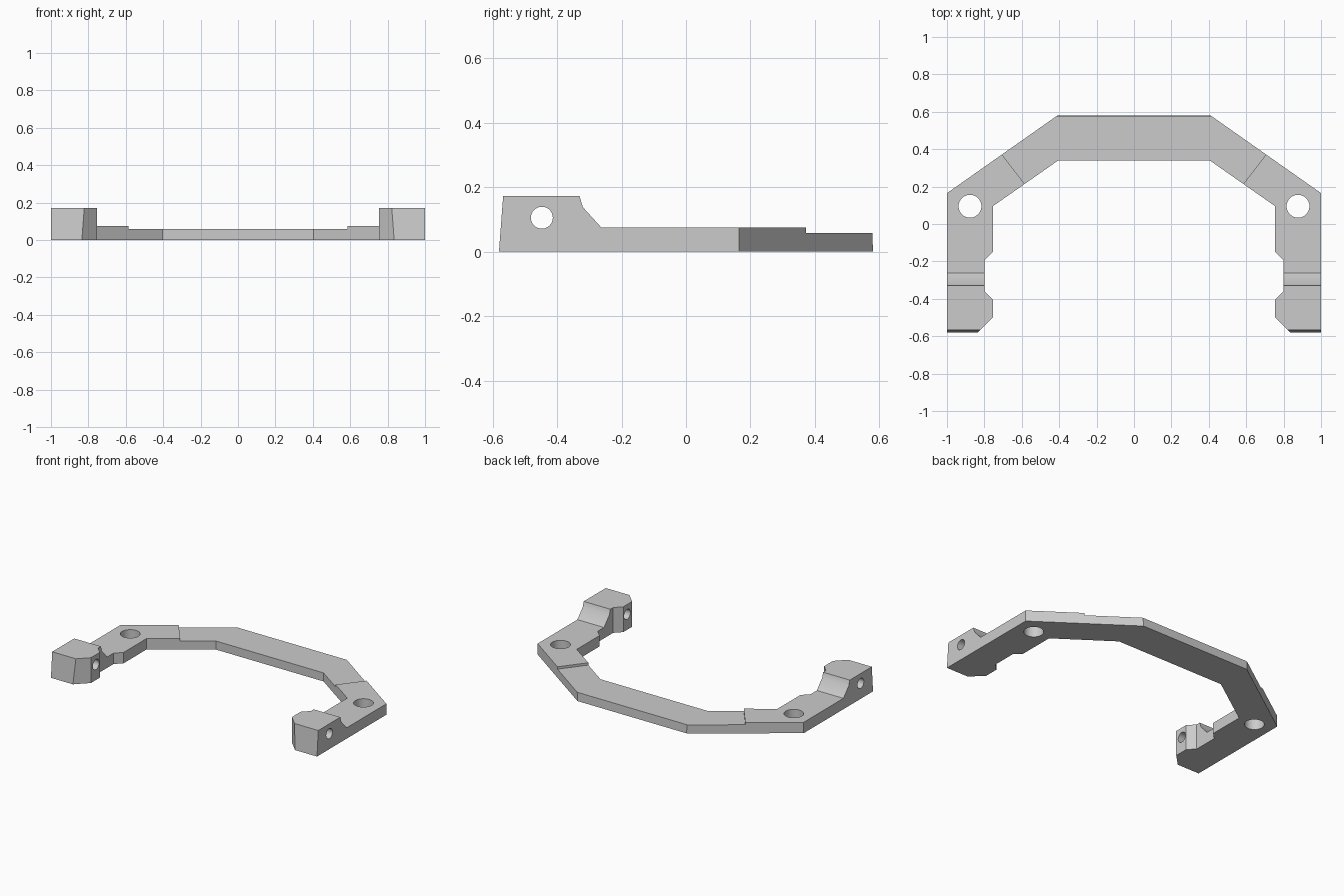
import bpy, bmesh, math
from mathutils import Matrix

if "Cube" in bpy.data.objects:
    bpy.data.objects.remove(bpy.data.objects["Cube"], do_unlink=True)


def finish(name, bm):
    bmesh.ops.recalc_face_normals(bm, faces=bm.faces)
    mesh = bpy.data.meshes.new(name)
    bm.to_mesh(mesh)
    bm.free()
    obj = bpy.data.objects.new(name, mesh)
    bpy.context.collection.objects.link(obj)
    return obj


def prism(name, points, place, low, high):
    """Extrude a 2D polygon between two depths; place maps (a, b, depth) to 3D."""
    bm = bmesh.new()
    face = bm.faces.new([bm.verts.new(place(a, b, low)) for a, b in points])
    out = bmesh.ops.extrude_face_region(bm, geom=[face])
    for v in out["geom"]:
        if isinstance(v, bmesh.types.BMVert):
            a = points[0]
            v.co += place(*a, high) - place(*a, low)
    return finish(name, bm)


def drill(name, radius, depth, matrix):
    bm = bmesh.new()
    bmesh.ops.create_cone(bm, cap_ends=True, segments=40, radius1=radius,
                          radius2=radius, depth=depth, matrix=matrix)
    return finish(name, bm)


def plan(x, y, z):
    return Matrix.Translation((x, y, z)).translation


def side(y, z, x):
    return Matrix.Translation((x, y, z)).translation


def mirrored(half):
    return half + [(-x, y) for x, y in reversed(half)]


# Plan outline of the bracket, overlong at the front and back
half_outline = [(0.353, 0.62), (1, 0.165), (1, -0.62), (0.875, -0.62),
                (0.755, -0.5), (0.755, -0.405), (0.8, -0.36), (0.8, -0.195),
                (0.755, -0.15), (0.755, 0.095), (0.405, 0.34)]
bracket = prism("bracket", mirrored(half_outline), plan, -0.1, 0.3)

# Side profile: tapered end blocks, sloped shoulder, low arm
profile = [(-0.58, 0), (-0.567, 0.172), (-0.33, 0.172), (-0.32, 0.138),
           (-0.262, 0.074), (0.577, 0.074), (0.58, 0)]
side_profile = prism("side_profile_helper", profile, side, -1.1, 1.1)

# Recess that thins the rear bridge
recess = prism("bridge_recess_cutter",
               mirrored([(0.8, 0.7), (0.8, 0.493), (0.46, 0.053)]), plan, 0.058, 0.4)

# Holes: one upright pair and one cross bore through both blocks
steps = [(side_profile, 'INTERSECT'), (recess, 'DIFFERENCE')]
for label, s in (("left", 1), ("right", -1)):
    steps.append((drill(label + "_mount_hole_cutter", 0.061, 1,
                        Matrix.Translation((s * 0.877, 0.095, 0))), 'DIFFERENCE'))
steps.append((drill("cross_bore_cutter", 0.034, 3,
                    Matrix.Translation((0, -0.447, 0.105))
                    @ Matrix.Rotation(math.pi / 2, 4, 'Y')), 'DIFFERENCE'))

for cutter, operation in steps:
    mod = bracket.modifiers.new(cutter.name, 'BOOLEAN')
    mod.object = cutter
    mod.operation = operation
    mod.solver = 'EXACT'

# Bake the cuts into the mesh and drop the helpers
bpy.context.view_layer.update()
evaluated = bracket.evaluated_get(bpy.context.evaluated_depsgraph_get())
bracket_mesh = bpy.data.meshes.new_from_object(evaluated)
bracket.modifiers.clear()
bracket.data = bracket_mesh
for cutter, _ in steps:
    bpy.data.objects.remove(cutter, do_unlink=True)

# Plain grey finish
grey = bpy.data.materials.new("light_grey")
grey.use_nodes = True
colour = (0.6, 0.6, 0.6, 1)
grey.diffuse_color = colour
grey.node_tree.nodes["Principled BSDF"].inputs["Base Color"].default_value = colour
bracket.data.materials.clear()
bracket.data.materials.append(grey)

bpy.ops.object.select_all(action='DESELECT')
bracket.select_set(True)
bpy.context.view_layer.objects.active = bracket
bpy.ops.object.shade_smooth_by_angle(angle=math.radians(28))
